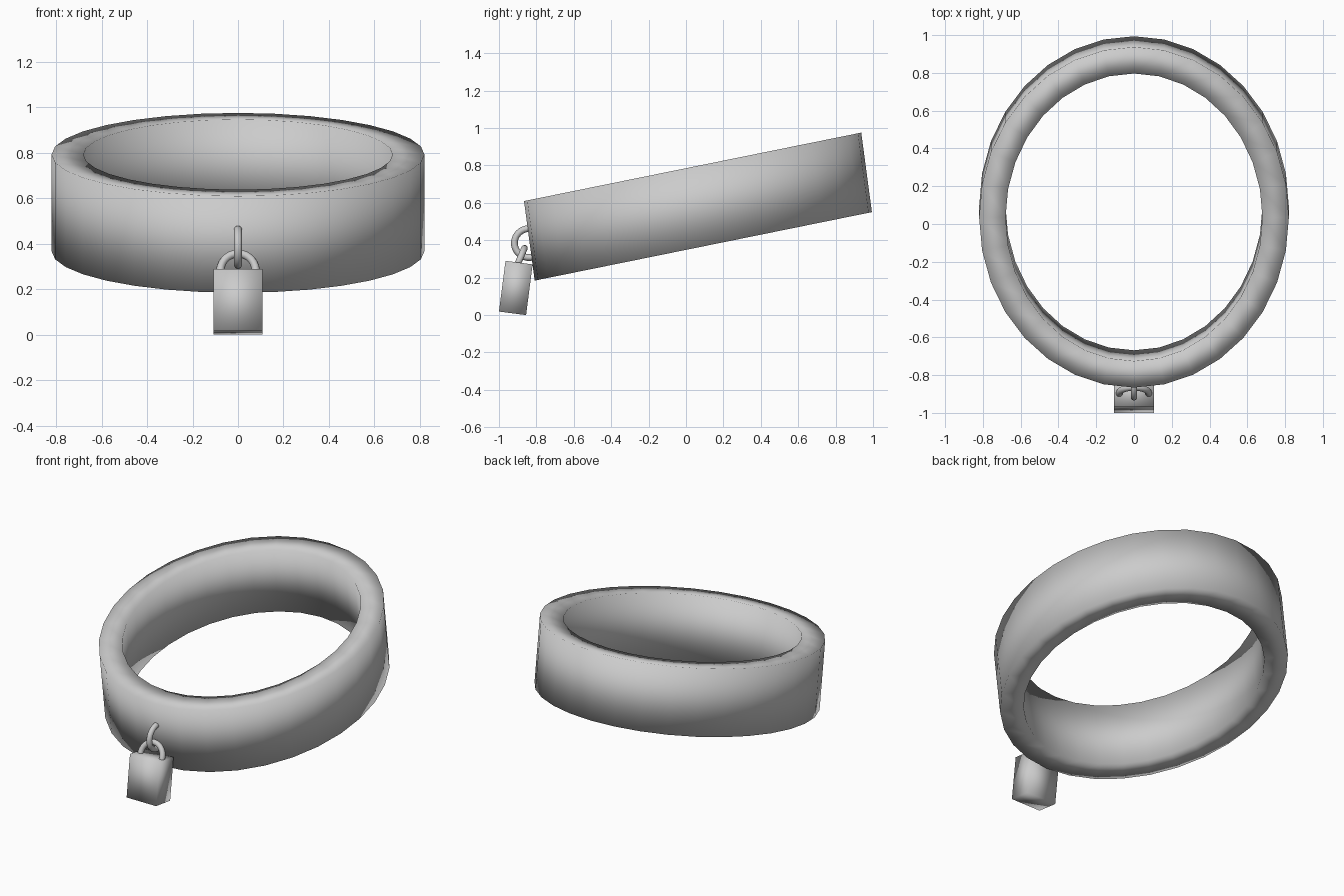
import bpy, bmesh, math
from mathutils import Vector

if "Cube" in bpy.data.objects:
    bpy.data.objects.remove(bpy.data.objects["Cube"])

steel = bpy.data.materials.new("light grey")
steel.diffuse_color = (0.6, 0.6, 0.6, 1)
steel.use_nodes = True
steel.node_tree.nodes["Principled BSDF"].inputs["Base Color"].default_value = steel.diffuse_color


def finish(bm, name):
    bmesh.ops.recalc_face_normals(bm, faces=bm.faces)
    for f in bm.faces:
        f.smooth = True
    mesh = bpy.data.meshes.new(name)
    bm.to_mesh(mesh)
    bm.free()
    mesh.materials.append(steel)
    obj = bpy.data.objects.new(name, mesh)
    bpy.context.collection.objects.link(obj)
    return obj


def bridge(bm, a, b):
    n = len(a)
    for i in range(n):
        j = (i + 1) % n
        bm.faces.new((a[i], a[j], b[j], b[i]))


# Leaning oval band with a square wall section
def build_band():
    bm = bmesh.new()
    centre = Vector((0, 0.064, 0.58))
    along = Vector((0, 0.9015, 0.183))
    up = Vector((0, -0.0285, 0.2125))
    inner = along * (0.76 / 0.9)
    loops = []
    for rx, ry, side in ((0.82, along, -1), (0.82, along, 1), (0.68, inner, 1), (0.68, inner, -1)):
        loop = []
        for i in range(32):
            a = math.tau * i / 32
            p = centre + Vector((rx * math.cos(a), 0, 0)) + ry * math.sin(a) + up * side
            loop.append(bm.verts.new(p))
        loops.append(loop)
    for k in range(4):
        bridge(bm, loops[k], loops[(k + 1) % 4])
    finish(bm, "collar_band")


# Bent rod: an arc spanned by two axes, with capped ends
def build_rod(name, centre, u, v, start, end, radius, steps=16, sides=10):
    bm = bmesh.new()
    c, u, v = Vector(centre), Vector(u), Vector(v)
    normal = u.cross(v).normalized()
    rings = []
    for i in range(steps + 1):
        a = math.radians(start + (end - start) * i / steps)
        p = c + u * math.cos(a) + v * math.sin(a)
        tangent = (v * math.cos(a) - u * math.sin(a)).normalized()
        out = tangent.cross(normal)
        rings.append([bm.verts.new(p + radius * (out * math.cos(t) + normal * math.sin(t)))
                      for t in (math.tau * k / sides for k in range(sides))])
    for a, b in zip(rings, rings[1:]):
        bridge(bm, a, b)
    bm.faces.new(rings[0])
    bm.faces.new(rings[-1])
    finish(bm, name)


# Padlock body: a slightly tilted box
def build_lock():
    bm = bmesh.new()
    profile = ((-0.965, 0.29), (-0.82, 0.271), (-0.855, 0.0), (-1.0, 0.019))
    left, right = ([bm.verts.new((x, y, z)) for y, z in profile] for x in (-0.107, 0.107))
    bridge(bm, left, right)
    bm.faces.new(left)
    bm.faces.new(right)
    finish(bm, "padlock_body")


build_band()
build_lock()
# Ring standing out of the band front
build_rod("hanging_ring", (0, -0.838, 0.385), (0, -0.079, -0.01), (0, -0.01, 0.077), -100, 100, 0.018)
# Shackle looped through the ring
build_rod("padlock_shackle", (0, -0.897, 0.28), (0.078, 0, 0), (0, 0.033, 0.077), -10, 190, 0.018)
